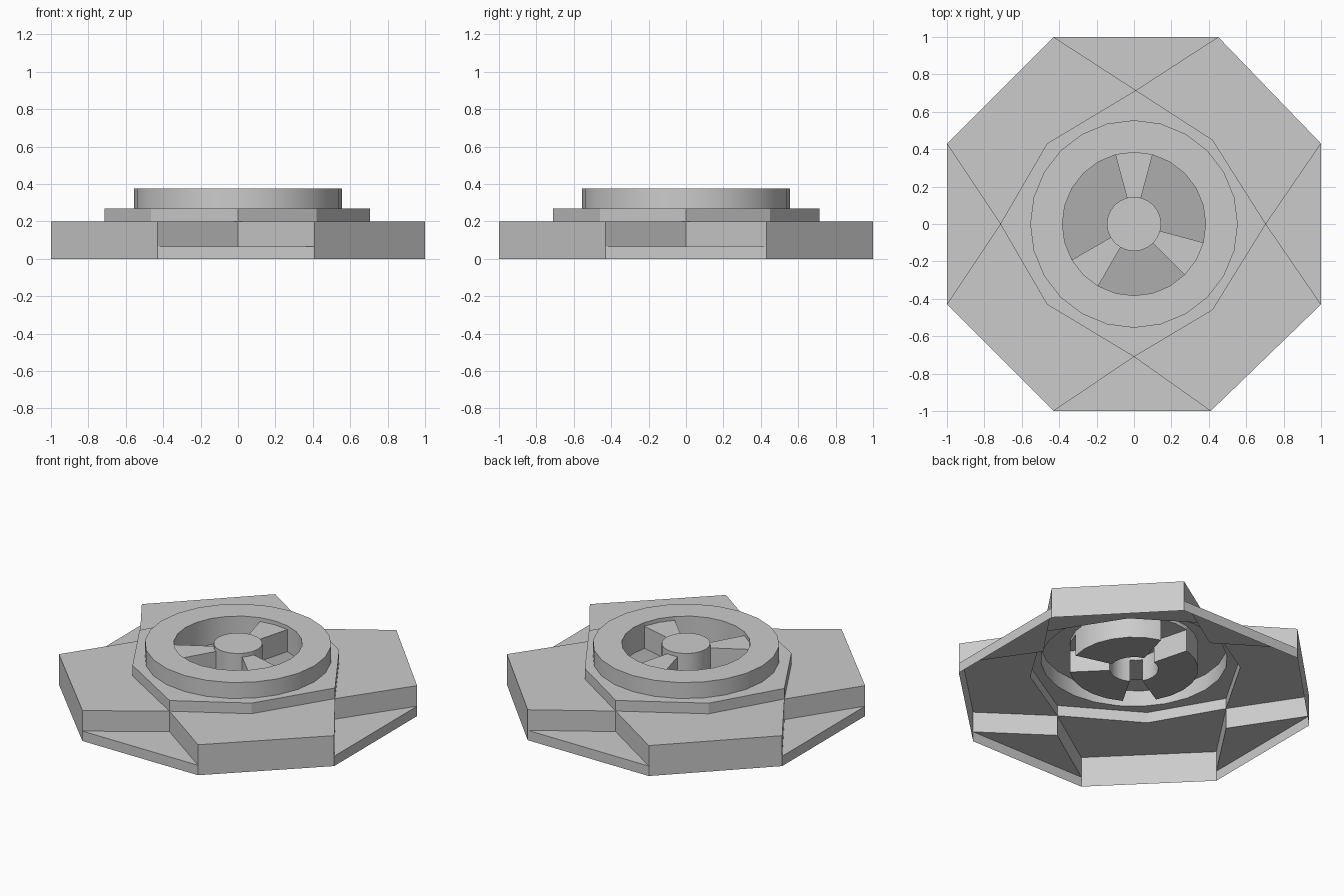
import bpy, bmesh
from math import cos, sin, radians

if "Cube" in bpy.data.objects:
    bpy.data.objects.remove(bpy.data.objects["Cube"])

Z_SKIRT, Z_ARM, Z_PLATE, Z_RING = 0.065, 0.20, 0.27, 0.375
Z_SPOKE, Z_FLOOR = 0.35, 0.205
R_HUB, R_IN, R_OUT = 0.145, 0.383, 0.555
STEP = 15
SPOKES = [(75, 105), (210, 240), (315, 345)]
POCKETS = [(-15, 75), (105, 210), (240, 315)]


def finish(name, faces, smooth=False, color=None):
    """Make an open shell object from a list of point loops."""
    bm = bmesh.new()
    for pts in faces:
        bm.faces.new([bm.verts.new(p) for p in pts])
    bmesh.ops.remove_doubles(bm, verts=bm.verts, dist=1e-4)
    mesh = bpy.data.meshes.new(name)
    bm.to_mesh(mesh)
    bm.free()
    ob = bpy.data.objects.new(name, mesh)
    bpy.context.collection.objects.link(ob)
    if color:
        mat = bpy.data.materials.new(name + "_grey")
        mat.diffuse_color = color
        mat.use_nodes = True
        mat.node_tree.nodes["Principled BSDF"].inputs["Base Color"].default_value = mat.diffuse_color
        mesh.materials.append(mat)
    if smooth:
        bpy.ops.object.select_all(action='DESELECT')
        bpy.context.view_layer.objects.active = ob
        ob.select_set(True)
        bpy.ops.object.shade_smooth_by_angle(angle=radians(30))
    return ob


def flat(pts, z):
    return [(x, y, z) for x, y in pts]


def wall(a, b, z0, z1):
    """Upright quad; outside is to the right of a -> b."""
    return [(*a, z0), (*b, z0), (*b, z1), (*a, z1)]


def polar(r, deg):
    return (r * cos(radians(deg)), r * sin(radians(deg)))


def arc(r, a0, a1):
    return [polar(r, a) for a in range(a0, a1 + 1, STEP)]


def arc_wall(r, a0, a1, z0, z1, inward=False):
    p = arc(r, a0, a1)
    if inward:
        p.reverse()
    return [wall(a, b, z0, z1) for a, b in zip(p, p[1:])]


def sector(a0, a1, r0, r1, z):
    return [flat([polar(r0, a), polar(r1, a), polar(r1, a + STEP), polar(r0, a + STEP)], z)
            for a in range(a0, a1, STEP)]


# Outlines, counter-clockwise
rim = [(1, .43), (.45, 1), (-.43, 1), (-1, .43), (-1, -.43), (-.43, -1), (.41, -1), (1, -.43)]
plate = [(.705, 0), (.42, .45), (.01, .715), (-.465, .43), (-.715, 0), (-.465, -.43), (0, -.71), (.42, -.46)]

# Four raised corner arms, and the low triangular skirts between them
arms, skirts = [], []
for k in range(4):
    a, b = rim[2 * k], rim[2 * k + 1]
    c, d, e = plate[2 * k], plate[2 * k + 1], plate[(2 * k + 2) % 8]
    arms += [flat([c, a, b, e, d], Z_ARM), wall(a, b, 0, Z_ARM),
             wall(c, a, Z_SKIRT, Z_ARM), wall(b, e, Z_SKIRT, Z_ARM)]
    prev = rim[2 * k - 1]
    skirts += [flat([c, prev, a], Z_SKIRT), wall(prev, a, 0, Z_SKIRT)]
finish("corner_arms", arms)
finish("low_skirts", skirts)

# Octagonal platform with a round opening
platform = []
for i in range(8):
    a, b = plate[i], plate[(i + 1) % 8]
    platform.append(wall(a, b, Z_ARM, Z_PLATE))
    platform.append(flat([a, b] + arc(R_OUT, 45 * i, 45 * i + 45)[::-1], Z_PLATE))
finish("platform", platform)

# Round collar
collar = arc_wall(R_OUT, 0, 360, Z_PLATE, Z_RING) + sector(0, 360, R_IN, R_OUT, Z_RING)
for a0, a1 in SPOKES:
    collar += arc_wall(R_IN, a0, a1, Z_SPOKE, Z_RING, True)
for a0, a1 in POCKETS:
    collar += arc_wall(R_IN, a0, a1, Z_FLOOR, Z_RING, True)
finish("collar", collar, smooth=True)

# Hub and its three spokes, open underneath
hub = [flat(arc(R_HUB, 0, 345), Z_RING)]
for a0, a1 in SPOKES:
    hub += arc_wall(R_HUB, a0, a1, Z_SPOKE, Z_RING)
    hub += sector(a0, a1, R_HUB, R_IN, Z_SPOKE)
    hub += [wall(polar(R_HUB, a0), polar(R_IN, a0), Z_FLOOR, Z_SPOKE),
            wall(polar(R_IN, a1), polar(R_HUB, a1), Z_FLOOR, Z_SPOKE)]
for a0, a1 in POCKETS:
    hub += arc_wall(R_HUB, a0, a1, Z_FLOOR, Z_RING)
finish("hub_and_spokes", hub, smooth=True)

# Darker pocket floors between the spokes
floors = [f for a0, a1 in POCKETS for f in sector(a0, a1, R_HUB, R_IN, Z_FLOOR)]
finish("pocket_floors", floors, color=(0.42, 0.42, 0.42, 1))
